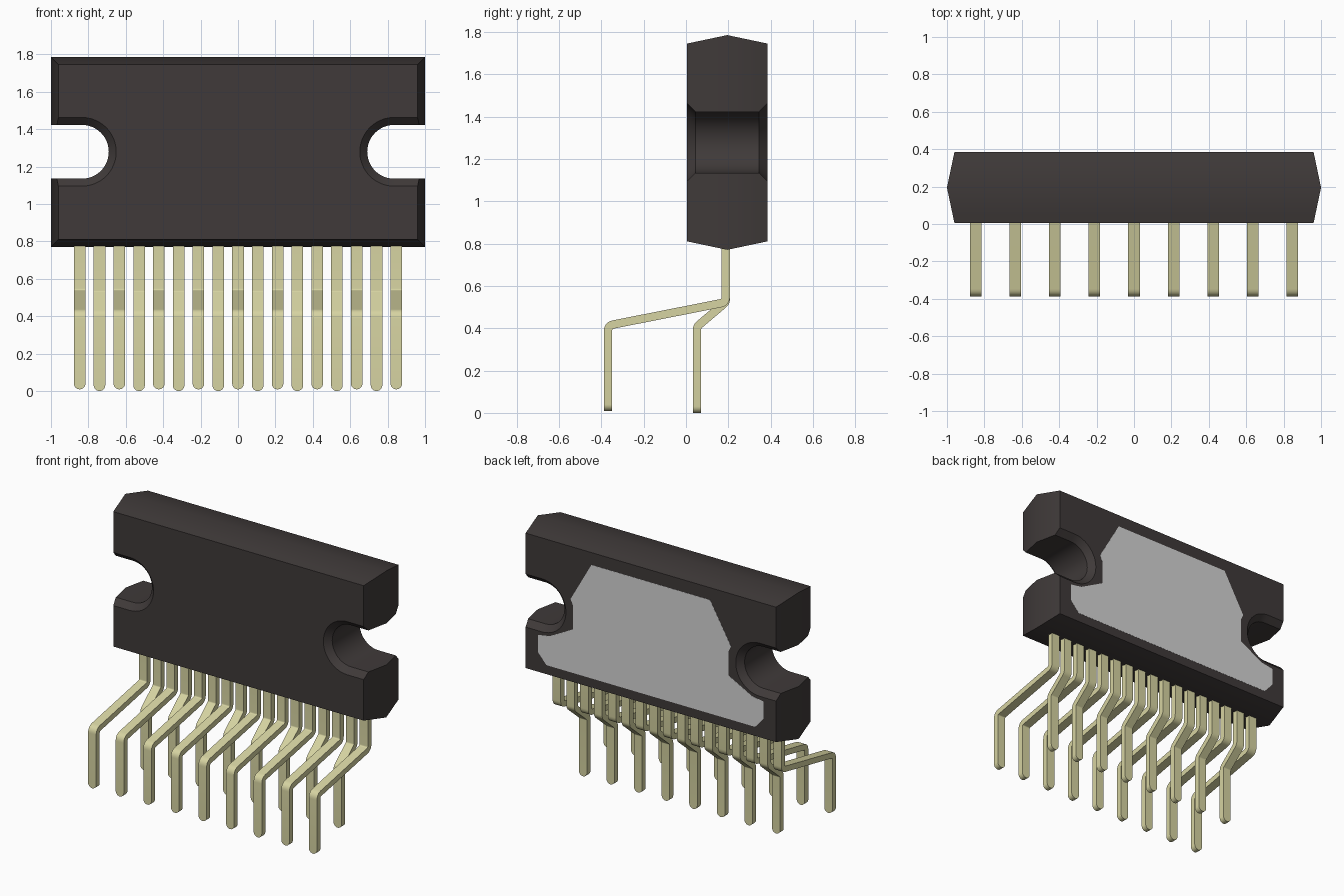
import bpy, bmesh, math
from mathutils import Vector

if "Cube" in bpy.data.objects:
    bpy.data.objects.remove(bpy.data.objects["Cube"])


def material(name, rgb):
    m = bpy.data.materials.new(name)
    m.diffuse_color = (*rgb, 1)
    m.use_nodes = True
    m.node_tree.nodes["Principled BSDF"].inputs["Base Color"].default_value = m.diffuse_color
    return m


BLACK = material("black_plastic", (0.050, 0.042, 0.041))
METAL = material("pale_brass", (0.675, 0.655, 0.36))
GREY = material("grey_metal", (0.66, 0.66, 0.66))


def add_object(name, mesh):
    ob = bpy.data.objects.new(name, mesh)
    bpy.context.collection.objects.link(ob)
    return ob


def loft(name, rings, mat):
    """Closed solid through rings that all have the same number of points."""
    bm = bmesh.new()
    loops = [[bm.verts.new(p) for p in ring] for ring in rings]
    for a, b in zip(loops, loops[1:]):
        for i in range(len(a)):
            j = (i + 1) % len(a)
            bm.faces.new((a[i], a[j], b[j], b[i]))
    bm.faces.new(loops[0])
    bm.faces.new(loops[-1])
    bmesh.ops.recalc_face_normals(bm, faces=bm.faces)
    mesh = bpy.data.meshes.new(name)
    bm.to_mesh(mesh)
    bm.free()
    mesh.materials.append(mat)
    return mesh


def smooth(ob):
    bpy.ops.object.select_all(action='DESELECT')
    ob.select_set(True)
    bpy.context.view_layer.objects.active = ob
    bpy.ops.object.shade_smooth_by_angle(angle=math.radians(30))


# Package body: tapered slab with a chamfered screw slot at each end
Y_MID, SLOT_X, SLOT_Z = 0.195, 0.835, 1.279


def body_ring(y):
    off = abs(y - Y_MID)
    inset = 0.04 * off / 0.19
    r = 0.144 + max(0, off - 0.15)
    hx, top, bottom = 1 - inset, 1.786 - inset, 0.771 + inset
    half = [(hx, bottom), (hx, SLOT_Z - r)]
    for k in range(25):
        a = -math.pi / 2 + math.pi * k / 24
        half.append((SLOT_X - r * math.cos(a), SLOT_Z + r * math.sin(a)))
    half += [(hx, SLOT_Z + r), (hx, top)]
    full = half + [(-x, z) for x, z in reversed(half)]
    return [(x, y, z) for x, z in full]


body = add_object("package_body", loft(
    "package_body", [body_ring(y) for y in (0.005, 0.045, Y_MID, 0.345, 0.385)], BLACK))
smooth(body)

# Heat-sink plate on the back
half = [(0.80, 0.874), (0.865, 0.947), (0.865, 1.067), (0.775, 1.082), (0.595, 1.177),
        (0.595, 1.339), (0.615, 1.382), (0.455, 1.661)]
outline = half + [(-x, z) for x, z in reversed(half)]
add_object("heat_sink_plate", loft(
    "heat_sink_plate", [[(x, y, z) for x, z in outline] for y in (0.381, 0.386)], GREY))


# Bent leads: flat strip swept along a rounded path, with a rounded tip
HALF_W, HALF_T = 0.031, 0.0195
PIN_COUNT, PITCH = 17, 0.1058


def pin_mesh(name, y_end, z_bend, z_tip):
    corners = [Vector(c) for c in ((0.188, 0.80), (0.188, 0.523), (y_end, z_bend),
                                   (y_end, z_tip + HALF_W))]
    path = [corners[0]]
    for a, p, b in zip(corners, corners[1:], corners[2:]):
        da, db = (a - p).normalized(), (b - p).normalized()
        d = 0.032 * math.tan((math.pi - da.angle(db)) / 2)
        s, e = p + da * d, p + db * d
        for k in range(7):
            t = k / 6
            path.append(s * (1 - t) ** 2 + p * 2 * t * (1 - t) + e * t * t)
    path.append(corners[-1])
    widths = [HALF_W] * len(path)
    for k in range(1, 8):
        a = math.radians(86) * k / 7
        path.append(Vector((y_end, z_tip + HALF_W * (1 - math.sin(a)))))
        widths.append(HALF_W * math.cos(a))
    rings = []
    for i, (p, w) in enumerate(zip(path, widths)):
        t = (path[min(i + 1, len(path) - 1)] - path[max(i - 1, 0)]).normalized()
        n = Vector((-t.y, t.x)) * HALF_T
        u, v = p + n, p - n
        rings.append([(-w, u.x, u.y), (w, u.x, u.y), (w, v.x, v.y), (-w, v.x, v.y)])
    return loft(name, rings, METAL)


front = pin_mesh("front_pin", -0.369, 0.413, 0.009)
back = pin_mesh("back_pin", 0.052, 0.408, 0.0)
for i in range(PIN_COUNT):
    mesh = back if i % 2 else front
    pin = add_object(mesh.name + f"_{i // 2 + 1}", mesh)
    pin.location.x = (i - PIN_COUNT // 2) * PITCH
    if i < 2:
        smooth(pin)
